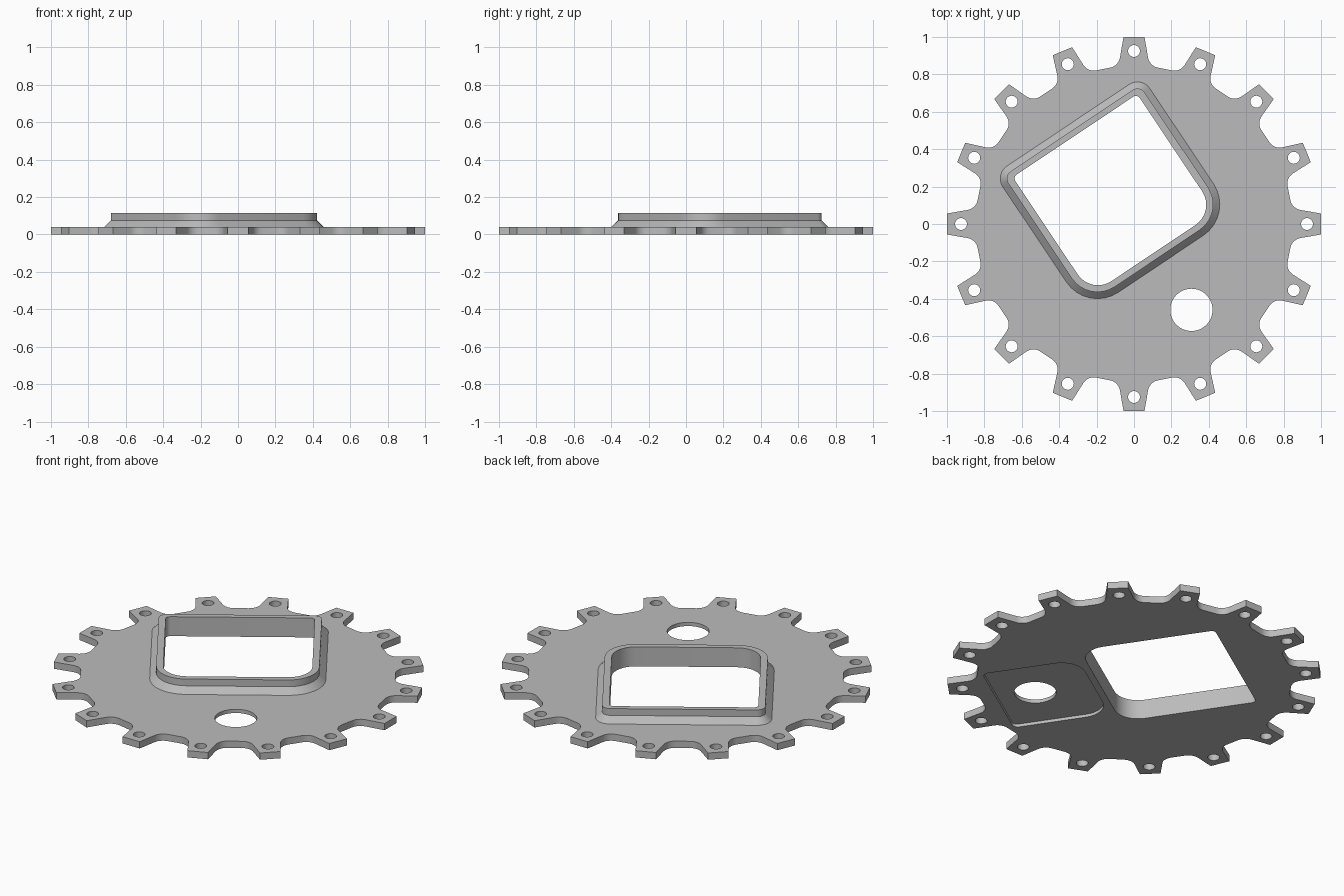
import bpy, bmesh, math
from mathutils import Vector, Matrix

old = bpy.data.objects.get("Cube")
if old:
    bpy.data.objects.remove(old)

THICK, RECESS, STEP, TOP = 0.04, 0.018, 0.075, 0.115
TEETH = 16
TURN = Matrix.Rotation(math.radians(33.75), 2)   # the window is turned on the plate


def fillet(corners, steps=8):
    """Outline from (point, radius) corners; radius 0 keeps a corner sharp."""
    out = []
    for i, (p, r) in enumerate(corners):
        if r == 0:
            out.append(p)
            continue
        a = (corners[i - 1][0] - p).normalized()
        b = (corners[(i + 1) % len(corners)][0] - p).normalized()
        half = a.angle(b) / 2
        centre = p + (a + b).normalized() * r / math.sin(half)
        start = p + a * r / math.tan(half) - centre
        end = p + b * r / math.tan(half) - centre
        sweep = start.angle_signed(end)
        for k in range(steps + 1):
            out.append(centre + Matrix.Rotation(-sweep * k / steps, 2) @ start)
    return out


def circle(x, y, r, n):
    return [Vector((x + r * math.cos(t), y + r * math.sin(t)))
            for t in (2 * math.pi * k / n for k in range(n))]


def rounded_box(half, low, high, r_low, r_high):
    pts = [((-half, low), r_low), ((half, low), r_low),
           ((half, high), r_high), ((-half, high), r_high)]
    return fillet([(TURN @ Vector(p), r) for p, r in pts])


def gear_outline():
    corners = []
    for i in range(TEETH):
        rot = Matrix.Rotation(2 * math.pi * i / TEETH, 2)
        for p, r in (((0.845, -0.083), 0.065), ((1, -0.056), 0),
                     ((1, 0.056), 0), ((0.845, 0.083), 0.065)):
            corners.append((rot @ Vector(p), r))
    return fillet(corners, 6)


bm = bmesh.new()


def ring(outline, z):
    verts = [bm.verts.new((p.x, p.y, z)) for p in outline]
    for i, v in enumerate(verts):
        bm.edges.new((verts[i - 1], v))
    return verts


def wall(a, b):
    for i in range(len(a)):
        bm.faces.new((a[i - 1], a[i], b[i], b[i - 1]))


def cap(*rings):
    edges = [bm.edges.get((r[i - 1], r[i])) for r in rings for i in range(len(r))]
    bmesh.ops.triangle_fill(bm, edges=edges, use_beauty=True, normal=(0, 0, 1))


def through(outline, low=0.0, high=THICK):
    a, b = ring(outline, low), ring(outline, high)
    wall(a, b)
    return a, b


# Toothed rim and bolt holes
bottoms, tops = [], []
outlines = [gear_outline()]
for i in range(TEETH):
    t = 2 * math.pi * i / TEETH
    outlines.append(circle(0.925 * math.cos(t), 0.925 * math.sin(t), 0.032, 20))
for outline in outlines:
    low, high = through(outline)
    bottoms.append(low)
    tops.append(high)

# Raised collar around the window: sloped foot, upright wall, flat lip, opening
foot = rounded_box(0.473, -0.257, 0.635, 0.20, 0.08)
wall_line = rounded_box(0.438, -0.222, 0.60, 0.165, 0.045)
opening = rounded_box(0.40, -0.187, 0.568, 0.13, 0.025)
rings = [ring(foot, THICK), ring(wall_line, STEP), ring(wall_line, TOP),
         ring(opening, TOP), ring(opening, 0)]
for a, b in zip(rings, rings[1:]):
    wall(a, b)
tops.append(rings[0])
bottoms.append(rings[-1])

# Shallow recess underneath, with the round port through it
recess_low, recess_high = through(rounded_box(0.30, -0.76, -0.225, 0.03, 0.13), 0, RECESS)
port_low, port_high = through(circle(0.307, -0.459, 0.113, 48), RECESS, THICK)
bottoms.append(recess_low)
tops.append(port_high)
cap(recess_high, port_low)
cap(*tops)
cap(*bottoms)

bmesh.ops.recalc_face_normals(bm, faces=bm.faces[:])
mesh = bpy.data.meshes.new("toothed_plate")
bm.to_mesh(mesh)
bm.free()
plate = bpy.data.objects.new("toothed_plate", mesh)
bpy.context.collection.objects.link(plate)

# Plain grey metal
grey = bpy.data.materials.new("grey_metal")
grey.use_nodes = True
colour = (0.5, 0.5, 0.5, 1)
grey.diffuse_color = colour
grey.node_tree.nodes["Principled BSDF"].inputs["Base Color"].default_value = colour
mesh.materials.append(grey)

bpy.context.view_layer.objects.active = plate
plate.select_set(True)
bpy.ops.object.shade_smooth_by_angle(angle=math.radians(30))
